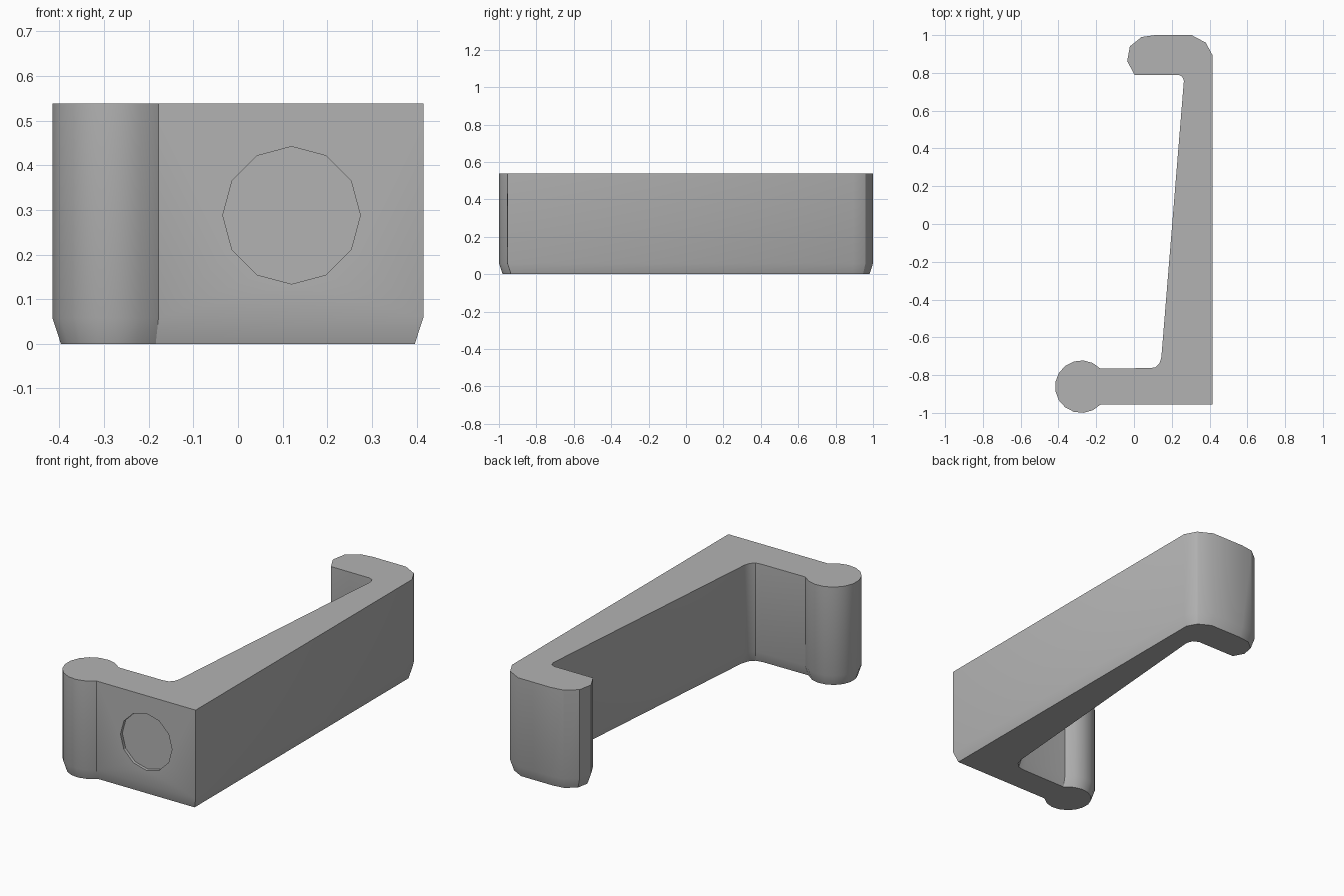
import bpy
import bmesh
from math import cos, sin, radians
from mathutils import Vector, Matrix

default = bpy.data.objects.get("Cube")
if default:
    bpy.data.objects.remove(default, do_unlink=True)

HEIGHT, BEVEL_H, BEVEL_IN = 0.538, 0.058, 0.019

grey = bpy.data.materials.new("plain grey")
grey.use_nodes = True
colour = (0.45, 0.45, 0.45, 1)
grey.diffuse_color = colour
grey.node_tree.nodes["Principled BSDF"].inputs["Base Color"].default_value = colour


def arc(cx, cy, r, start, end, steps):
    angles = [radians(start + (end - start) * i / steps) for i in range(steps + 1)]
    return [(cx + r * cos(a), cy + r * sin(a)) for a in angles]


def inset(points, d):
    """Mitred inward offset of a counter-clockwise outline."""
    result = []
    for i, p in enumerate(points):
        before = (p - points[i - 1]).normalized()
        after = (points[(i + 1) % len(points)] - p).normalized()
        n1, n2 = Vector((-before.y, before.x)), Vector((-after.y, after.x))
        result.append(p + (n1 + n2) * d / (1 + n1.dot(n2)))
    return result


def finish(bm, name):
    bmesh.ops.recalc_face_normals(bm, faces=bm.faces)
    mesh = bpy.data.meshes.new(name)
    bm.to_mesh(mesh)
    bm.free()
    mesh.materials.append(grey)
    obj = bpy.data.objects.new(name, mesh)
    bpy.context.collection.objects.link(obj)
    return obj


# Outline: tapered spine, rear hook, inner fillets, front arm, round bead
hook = [(0.415, -0.955), (0.415, 0.895), (0.38, 0.96), (0.305, 1.0),
        (0.11, 1.0), (0.04, 0.99), (-0.022, 0.94), (-0.036, 0.862),
        (0.003, 0.79), (0.235, 0.79), (0.256, 0.78), (0.264, 0.757)]
fillet = [(0.145, -0.705), (0.135, -0.738), (0.115, -0.758), (0.085, -0.763)]
bead = arc(-0.279, -0.861, 0.139, 43.5, 316.5, 13)
outline = [Vector(p) for p in hook + fillet + bead]

# Clip body: straight walls above a narrowed foot
bm = bmesh.new()
layers = [(inset(outline, BEVEL_IN), 0), (outline, BEVEL_H), (outline, HEIGHT)]
rings = [[bm.verts.new((p.x, p.y, z)) for p in pts] for pts, z in layers]
for low, high in zip(rings, rings[1:]):
    for i in range(len(low)):
        bm.faces.new((low[i - 1], low[i], high[i], high[i - 1]))
bm.faces.new(rings[0][::-1])
bm.faces.new(rings[-1])
body = finish(bm, "clip_body")

# Shallow twelve-sided recess in the front arm
bm = bmesh.new()
bmesh.ops.create_cone(bm, cap_ends=True, segments=12, radius1=0.154, radius2=0.154,
                      depth=0.1, matrix=Matrix.Translation((0.12, -0.99, 0.288))
                      @ Matrix.Rotation(radians(90), 4, 'X'))
cutter = finish(bm, "recess_cutter")
cutter.hide_render = True
cut = body.modifiers.new("recess", 'BOOLEAN')
cut.operation = 'DIFFERENCE'
cut.solver = 'EXACT'
cut.object = cutter

bpy.ops.object.select_all(action='DESELECT')
body.select_set(True)
bpy.context.view_layer.objects.active = body
bpy.ops.object.modifier_apply(modifier=cut.name)
bpy.data.objects.remove(cutter, do_unlink=True)
bpy.ops.object.shade_smooth_by_angle(angle=radians(30))
